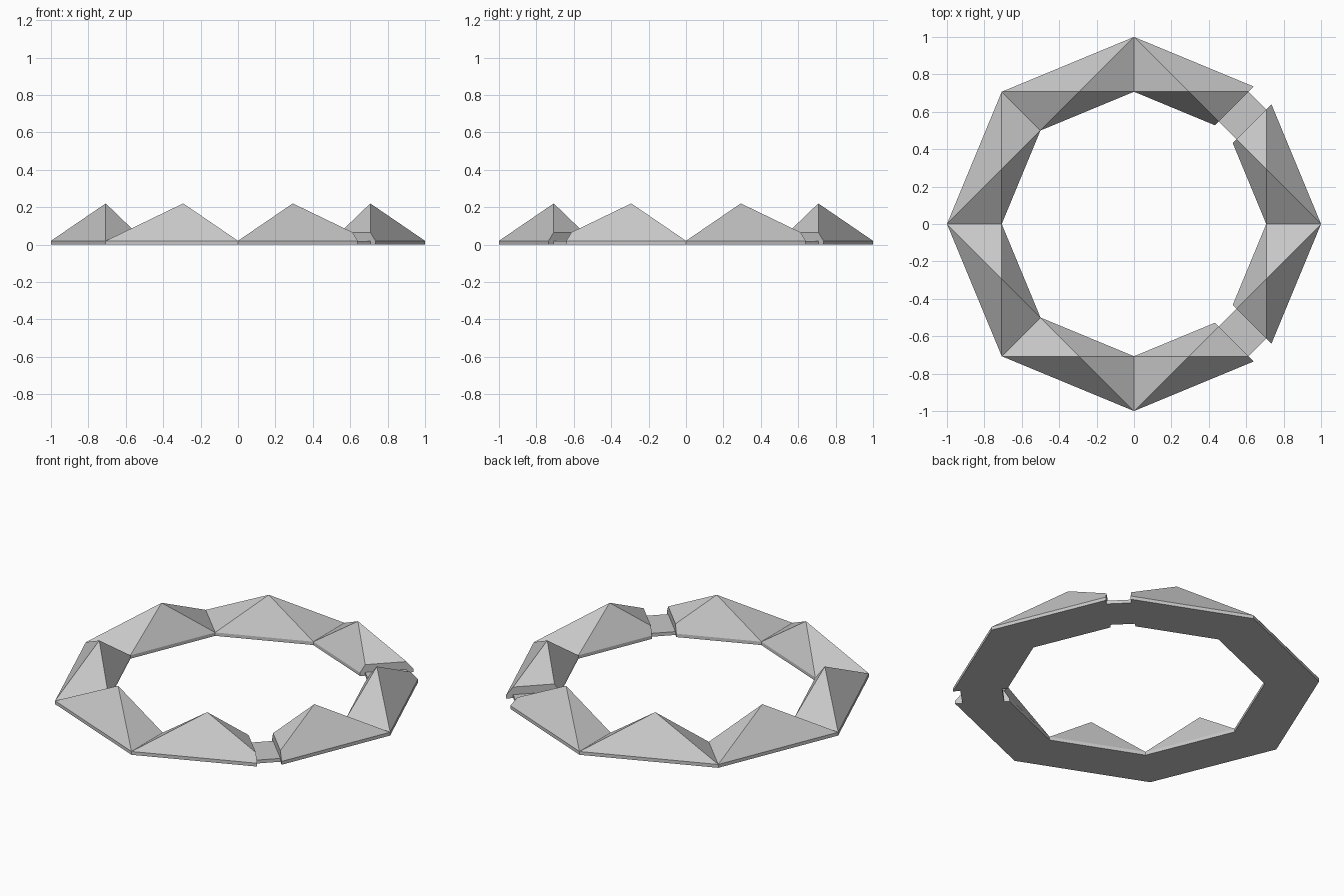
import bpy, bmesh
from math import radians, sin, cos, sqrt
from mathutils import Vector, Matrix

cube = bpy.data.objects.get("Cube")
if cube:
    bpy.data.objects.remove(cube)

OUTER, INNER = 1.0, sqrt(0.5)
PLATE, PEAK = 0.02, 0.22
GAP = 0.067                     # half width of the two open joints

grey = bpy.data.materials.new("light_grey")
grey.use_nodes = True
colour = (0.58, 0.58, 0.58, 1)
grey.diffuse_color = colour
grey.node_tree.nodes["Principled BSDF"].inputs["Base Color"].default_value = colour


def finish(bm, name):
    bmesh.ops.recalc_face_normals(bm, faces=bm.faces)
    mesh = bpy.data.meshes.new(name)
    bm.to_mesh(mesh)
    bm.free()
    mesh.materials.append(grey)
    obj = bpy.data.objects.new(name, mesh)
    bpy.context.collection.objects.link(obj)
    return obj


def polar(radius, degrees, z=0.0):
    a = radians(degrees)
    return Vector((radius * cos(a), radius * sin(a), z))


def segment(name, start, cut_angle=None):
    """One side of the ring: a thin plate carrying a four-sided peak."""
    end = start + 45
    corners = [(INNER, start), (OUTER, start), (OUTER, end), (INNER, end)]
    bm = bmesh.new()
    low = [bm.verts.new(polar(r, a)) for r, a in corners]
    high = [bm.verts.new(polar(r, a, PLATE)) for r, a in corners]
    # The peak stands where the plate's diagonals cross
    share = INNER / (INNER + OUTER)
    apex_point = polar(INNER, start).lerp(polar(OUTER, end), share)
    apex_point.z = PEAK
    apex = bm.verts.new(apex_point)
    bm.faces.new(low[::-1])
    for i in range(4):
        j = (i + 1) % 4
        bm.faces.new((low[i], low[j], high[j], high[i]))
        bm.faces.new((high[i], high[j], apex))
    # Trim the end beside an open joint
    if cut_angle is not None:
        normal = polar(1, cut_angle + 90)
        if normal.dot(apex_point) < 0:
            normal.negate()
        cut = bmesh.ops.bisect_plane(
            bm, geom=bm.verts[:] + bm.edges[:] + bm.faces[:],
            plane_co=normal * GAP, plane_no=normal, clear_inner=True)
        edges = [e for e in cut["geom_cut"] if isinstance(e, bmesh.types.BMEdge)]
        bmesh.ops.holes_fill(bm, edges=edges, sides=0)
    finish(bm, name)


def bridge(name, angle):
    """Thin recessed plate joining two trimmed segments."""
    inner, outer = INNER, 0.933
    bm = bmesh.new()
    size = Matrix.Diagonal((outer - inner, 2 * GAP, PLATE, 1))
    place = Matrix.Translation(((inner + outer) / 2, 0, PLATE / 2))
    turn = Matrix.Rotation(radians(angle), 4, "Z")
    bmesh.ops.create_cube(bm, size=1, matrix=turn @ place @ size)
    finish(bm, name)


# Eight ring sides, trimmed beside the joints at the left corners
for k in range(8):
    start = -180 + 45 * k
    cut = next((a for a in (-45, 45) if a in (start, start + 45)), None)
    segment(f"ring_segment_{k + 1}", start, cut)

bridge("front_left_bridge", -45)
bridge("back_left_bridge", 45)
